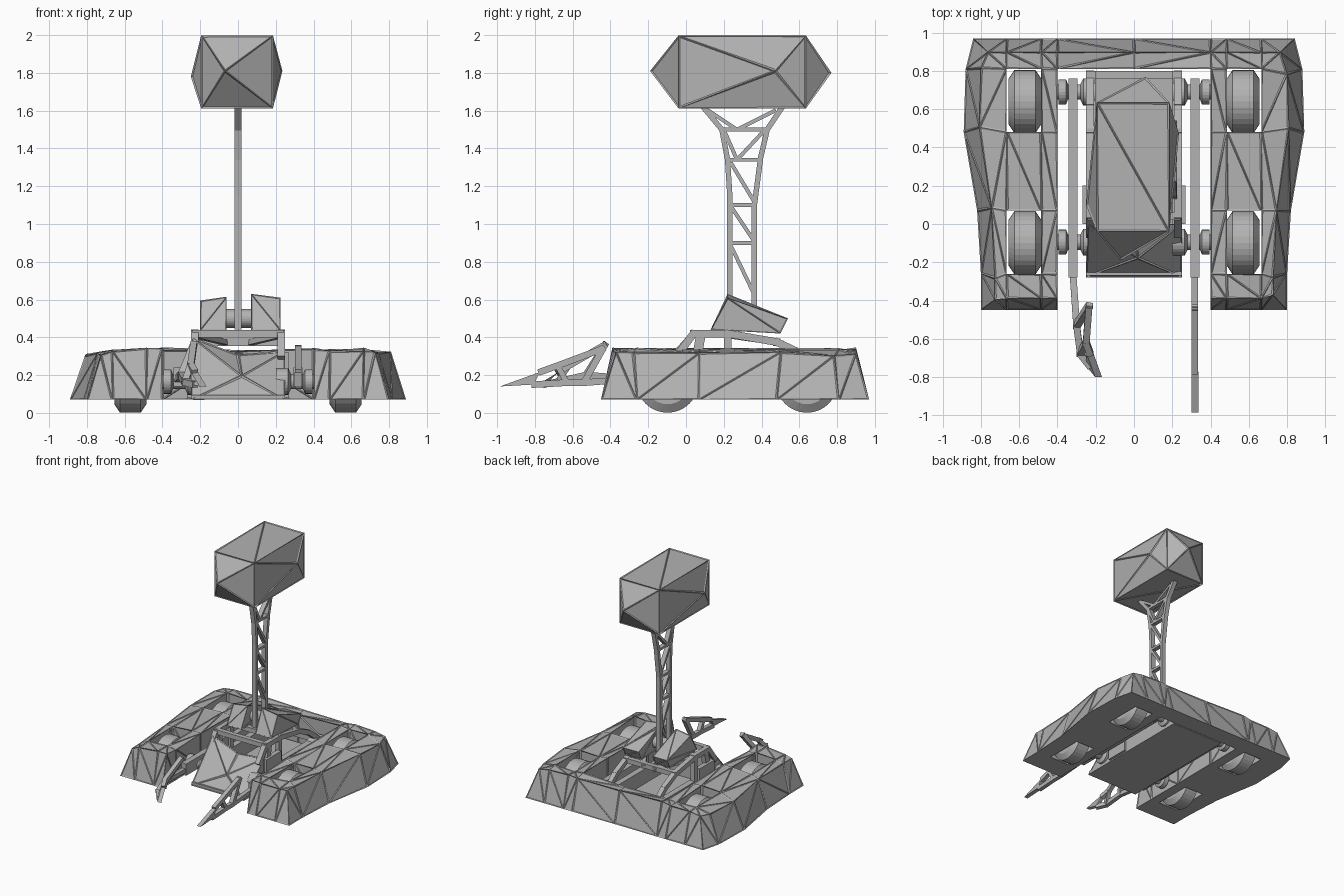
import bpy, bmesh, random
from mathutils import Vector, Matrix

random.seed(4)
if "Cube" in bpy.data.objects:
    bpy.data.objects.remove(bpy.data.objects["Cube"], do_unlink=True)

grey = bpy.data.materials.new("plain_grey")
grey.use_nodes = True
grey.diffuse_color = (0.45, 0.45, 0.45, 1)
grey.node_tree.nodes["Principled BSDF"].inputs["Base Color"].default_value = grey.diffuse_color


def finish(bm, name):
    bmesh.ops.recalc_face_normals(bm, faces=bm.faces[:])
    mesh = bpy.data.meshes.new(name)
    bm.to_mesh(mesh)
    bm.free()
    mesh.materials.append(grey)
    ob = bpy.data.objects.new(name, mesh)
    bpy.context.collection.objects.link(ob)
    return ob


def panel(bm, width=0.012, depth=-0.005):
    """Triangulate and sink each facet, leaving raised seams."""
    bmesh.ops.recalc_face_normals(bm, faces=bm.faces[:])
    shown = [f for f in bm.faces if f.normal.z > -0.95 or f.calc_center_median().z > 0.2]
    tris = bmesh.ops.triangulate(bm, faces=shown)["faces"]
    bm.normal_update()
    bmesh.ops.inset_individual(bm, faces=tris, thickness=width, depth=depth)


def add_hull(bm, points):
    verts = [bm.verts.new(p) for p in points]
    out = bmesh.ops.convex_hull(bm, input=verts)
    junk = [v for v in out["geom_interior"] if isinstance(v, bmesh.types.BMVert)]
    if junk:
        bmesh.ops.delete(bm, geom=junk, context="VERTS")


def add_box(bm, lo, hi):
    lo, hi = Vector(lo), Vector(hi)
    m = Matrix.Translation((lo + hi) / 2) @ Matrix.Diagonal((*(hi - lo), 1))
    bmesh.ops.create_cube(bm, size=1, matrix=m)


def add_bar(bm, a, b, width, thick):
    """Square bar from a to b; thick is measured sideways."""
    a, b = Vector(a), Vector(b)
    d = (b - a).normalized()
    side = Vector((1, 0, 0)) if abs(d.x) < 0.9 else Vector((0, 1, 0))
    side = (side - d * side.dot(d)).normalized()
    up = d.cross(side)
    ends = (a - d * width * 0.3, b + d * width * 0.3)
    add_hull(bm, [p + side * s * thick / 2 + up * u * width / 2
                  for p in ends for s in (-1, 1) for u in (-1, 1)])


def add_path(bm, points, width, thick):
    for a, b in zip(points, points[1:]):
        add_bar(bm, a, b, width, thick)


def add_lathe(bm, profile, y, z, segments=32):
    """Spin (x, radius) points about an axis parallel to x."""
    verts = [bm.verts.new((x, y, z + r)) for x, r in profile]
    edges = [bm.edges.new(e) for e in zip(verts, verts[1:])]
    bmesh.ops.spin(bm, geom=verts + edges, cent=(0, y, z), axis=(1, 0, 0),
                   angle=6.283185307, steps=segments)
    bmesh.ops.remove_doubles(bm, verts=bm.verts[:], dist=0.0003)


# U-shaped shell with four wheel openings
rows = [-0.45, -0.26, 0.07, 0.48, 0.81, 0.97]
outer = [0.80, 0.80, 0.82, 0.89, 0.88, 0.84]
half = [0.40, 0.485, 0.665]
bm = bmesh.new()
grid = []
for y, o in zip(rows, outer):
    xs = [-o] + [-x for x in reversed(half)] + [0] + half + [o]
    grid.append([bm.verts.new((x, y, 0.07)) for x in xs])
for j in range(5):
    for i in range(8):
        opening = i in (1, 6) and j in (1, 3)
        middle = 2 < i < 5 and j < 4
        if not (opening or middle):
            bm.faces.new((grid[j][i], grid[j][i + 1], grid[j + 1][i + 1], grid[j + 1][i]))
bmesh.ops.delete(bm, geom=[v for v in bm.verts if not v.link_faces], context="VERTS")
out = bmesh.ops.extrude_face_region(bm, geom=bm.faces[:], use_keep_orig=True)
for v in [g for g in out["geom"] if isinstance(g, bmesh.types.BMVert)]:
    edge = abs(v.co.x) > 0.7
    v.co.z = (0.315 if edge else 0.335) + random.uniform(-0.012, 0.012)
    if edge:
        v.co.x *= 0.91
        v.co.y += random.uniform(-0.03, 0.03)
    if v.co.y < -0.4:
        v.co.y += 0.06
    elif v.co.y > 0.9:
        v.co.y = 0.90
panel(bm)
finish(bm, "outer_shell")

# Wheels and axles
wheel_rows = {"front": (-0.098, -0.095), "rear": (0.64, 0.69)}
for row, (wheel_y, axle_y) in wheel_rows.items():
    for side, s in (("left", 1), ("right", -1)):
        bm = bmesh.new()
        tread = [(-0.085, 0.0), (-0.085, 0.12), (-0.055, 0.165), (0.055, 0.165), (0.085, 0.12), (0.085, 0.0)]
        add_lathe(bm, [(s * 0.57 + x, r) for x, r in tread], wheel_y, 0.166)
        finish(bm, f"{row}_{side}_wheel")
        bm = bmesh.new()
        axle = [(0.20, 0), (0.20, 0.07), (0.265, 0.07), (0.28, 0.04), (0.345, 0.04),
                (0.355, 0.065), (0.395, 0.065), (0.395, 0.04), (0.49, 0.04), (0.49, 0)]
        add_lathe(bm, [(s * x, r) for x, r in axle], axle_y, 0.166, 24)
        finish(bm, f"{row}_{side}_axle")

# Central chassis: floor, side rails and open frame
bm = bmesh.new()
add_box(bm, (-0.25, -0.27, 0.07), (0.25, 0.80, 0.095))
for s in (-1, 1):
    add_box(bm, (s * 0.225 - 0.025, -0.02, 0.08), (s * 0.225 + 0.025, 0.80, 0.22))
    add_box(bm, (s * 0.25 - 0.02, 0.0, 0.08), (s * 0.25 + 0.02, 0.2, 0.32))
finish(bm, "chassis_floor")

bm = bmesh.new()
for s in (-1, 1):
    x = s * 0.23
    add_path(bm, [(x, -0.05, 0.30), (x, 0.04, 0.42), (x, 0.22, 0.42), (x, 0.48, 0.375),
                  (x, 0.62, 0.31), (x, 0.78, 0.18)], 0.04, 0.04)
    add_bar(bm, (x, 0.22, 0.2), (x, 0.22, 0.42), 0.04, 0.04)
    add_bar(bm, (x, 0.04, 0.2), (x, 0.08, 0.42), 0.05, 0.04)
for y, z in ((0.04, 0.42), (0.22, 0.42), (0.48, 0.375), (0.78, 0.18)):
    add_bar(bm, (-0.23, y, z), (0.23, y, z), 0.04, 0.04)
for s in (-1, 1):
    add_bar(bm, (s * 0.22, 0.22, 0.41), (s * 0.05, 0.5, 0.37), 0.03, 0.03)
finish(bm, "chassis_frame")

# Faceted nose between the two forks
bm = bmesh.new()
nose = [bm.verts.new(p) for p in (
    (-0.25, -0.28, 0.07), (0.25, -0.28, 0.07), (0.02, -0.18, 0.20), (-0.24, 0, 0.40),
    (0.25, 0, 0.33), (-0.25, 0, 0.07), (0.25, 0, 0.07), (0.0, 0, 0.31))]
for f in ("012", "023", "142", "247", "273", "035", "164", "37465", "0561"):
    bm.faces.new([nose[int(c)] for c in f])
panel(bm)
finish(bm, "nose_wedge")

# Pivot blocks and pin carrying the mast
for name, lo, hi, lift in (("left", 0.07, 0.225, 0.0), ("right", -0.20, -0.06, -0.015)):
    bm = bmesh.new()
    section = [(0.22, 0.63), (0.13, 0.44), (0.50, 0.42), (0.54, 0.50), (0.27, 0.61)]
    add_hull(bm, [(x, y, z + (lift if z > 0.5 else 0) - (0.02 if abs(x) > 0.1 and z > 0.6 else 0))
                  for x in (lo, hi) for y, z in section])
    panel(bm, 0.008, -0.004)
    finish(bm, f"{name}_pivot_block")
bm = bmesh.new()
add_lathe(bm, [(-0.08, 0), (-0.08, 0.05), (0.09, 0.05), (0.09, 0)], 0.3, 0.50, 24)
finish(bm, "pivot_pin")

# Flat lattice mast
bm = bmesh.new()
mast_lines = [
    [(0.232, 0.45), (0.232, 1.15), (0.22, 1.34), (0.19, 1.5), (0.09, 1.62)],
    [(0.362, 0.45), (0.362, 1.10), (0.395, 1.35), (0.43, 1.5), (0.51, 1.62)]]
braces = [
    [(0.23, 0.90), (0.36, 0.90)], [(0.23, 1.10), (0.36, 1.10)],
    [(0.22, 1.34), (0.39, 1.34)], [(0.19, 1.50), (0.43, 1.50)],
    [(0.24, 0.88), (0.36, 0.63)], [(0.24, 1.09), (0.36, 0.91)], [(0.24, 1.32), (0.36, 1.12)],
    [(0.20, 1.50), (0.27, 1.34), (0.41, 1.49)], [(0.12, 1.60), (0.27, 1.50), (0.47, 1.60)]]
for lines, width in ((mast_lines, 0.028), (braces, 0.02)):
    for line in lines:
        add_path(bm, [(0, y, z) for y, z in line], width, 0.038)
finish(bm, "lattice_mast")

# Faceted head on top of the mast
bm = bmesh.new()
head = [(x, y, z) for y in (-0.04, 0.635) for x in (-0.195, 0.185) for z in (1.612, 1.998)]
head += [(-0.07, -0.19, 1.81), (0.06, 0.77, 1.80), (0.235, 0.47, 1.81), (-0.25, 0.10, 1.78)]
add_hull(bm, head)
panel(bm, 0.014, -0.006)
finish(bm, "head")

# Fork arms with pierced blades, the right one bent inwards
forks = {
    "left": dict(tip=(0.318, -0.985, 0.14), top=(0.318, -0.44, 0.34), elbow=(0.318, -0.54, 0.16),
                 rib=(0.318, -0.68, 0.25), foot=(0.318, -0.63, 0.16), root=(0.318, -0.28, 0.18)),
    "right": dict(tip=(-0.185, -0.80, 0.14), top=(-0.235, -0.43, 0.36), elbow=(-0.30, -0.53, 0.20),
                  rib=(-0.25, -0.62, 0.25), foot=(-0.28, -0.68, 0.165), root=(-0.318, -0.27, 0.18))}
for side, p in forks.items():
    bm = bmesh.new()
    p = {k: Vector(v) for k, v in p.items()}
    near_rib, near_foot = p["tip"].lerp(p["rib"], 0.7), p["tip"].lerp(p["foot"], 0.5)
    add_hull(bm, [v + Vector((o, 0, 0)) for v in (p["tip"], near_rib, near_foot)
                  for o in (-0.018, 0.018)])
    add_path(bm, [near_rib, p["rib"], p["top"], p["elbow"], p["root"]], 0.035, 0.035)
    add_path(bm, [near_foot, p["foot"], p["elbow"]], 0.035, 0.035)
    add_bar(bm, p["rib"], p["foot"], 0.03, 0.035)
    x = p["root"].x
    add_box(bm, (x - 0.023, -0.28, 0.14), (x + 0.023, 0.76, 0.24))
    finish(bm, f"{side}_fork")
